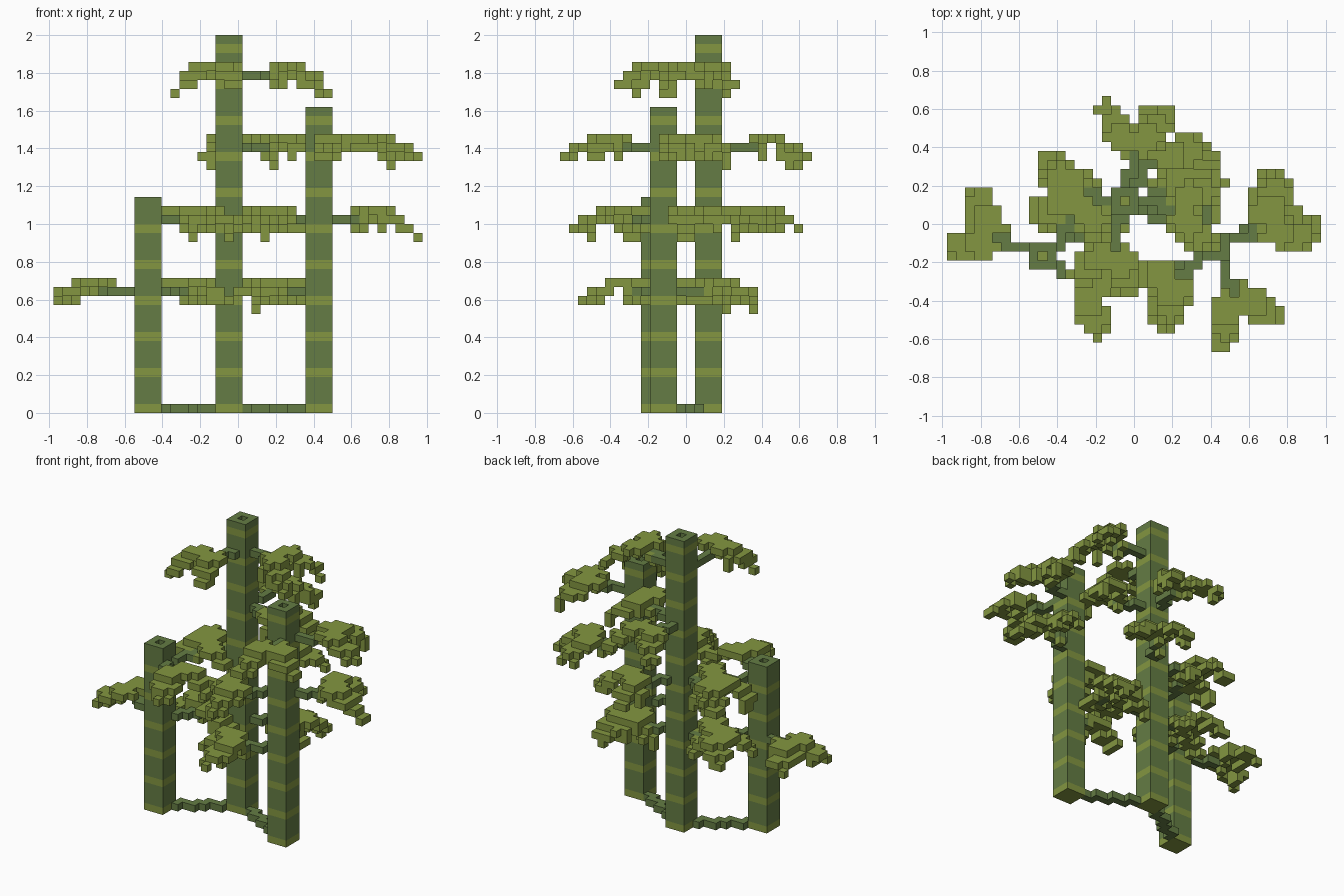
import bpy, bmesh, math, random

if "Cube" in bpy.data.objects:
    bpy.data.objects.remove(bpy.data.objects["Cube"])

random.seed(4)
V = 2 / 42                       # voxel size
NX, NY = 41, 28                  # footprint in voxels


def material(name, rgb):
    m = bpy.data.materials.new(name)
    m.diffuse_color = (*rgb, 1)
    m.use_nodes = True
    m.node_tree.nodes["Principled BSDF"].inputs["Base Color"].default_value = m.diffuse_color
    return m


DARK = material("stalk green", (0.128, 0.203, 0.058))
LIGHT = material("leaf green", (0.228, 0.305, 0.052))
cells = {}                       # (i, j, k) -> (part name, material index)


def put(i, j, k, part, mat):
    if 0 <= i < NX and 0 <= j < NY:
        cells.setdefault((i, j, k), (part, mat))


def line(a, b, k, part):
    """Stepped, face-connected run of voxels between two points."""
    steps = int(max(abs(b[0] - a[0]), abs(b[1] - a[1])) * 4) + 1
    prev = None
    for s in range(steps + 1):
        p = tuple(round(a[n] + (b[n] - a[n]) * s / steps) for n in (0, 1))
        if prev and p[0] != prev[0] and p[1] != prev[1]:
            put(p[0], prev[1], k, part, 0)
        put(*p, k, part, 0)
        prev = p


def leaf(base, angle, k, length):
    """Broad leaf that arches up, then droops at tip and edges."""
    c, s = math.cos(angle), math.sin(angle)
    for i in range(NX):
        for j in range(NY):
            dx, dy = i - base[0], j - base[1]
            t, u = dx * c + dy * s, dy * c - dx * s
            if not -0.4 <= t <= length:
                continue
            t *= 6.9 / length
            if abs(u) > 1.8 * math.sqrt(math.sin(math.pi * (t + 0.6) / 7.8)):
                continue
            h = 1.2 - 0.12 * max(0, t - 2) ** 2 - 0.24 * u * u
            if t < 0.6:
                h = min(h, 0.4)
            h = max(-2, round(h))
            put(i, j, k + h, "leaves", 1)
            if h > -2 and random.random() < 0.2:
                put(i, j, k + h - 1, "leaves", 1)


# name: centre voxel, height, {node level: sprays as (degrees, leaf length)}
STALKS = {
    "tall_stalk": ((19, 16), 42, {13: ((10, 6.2), (176, 6.0)),
                                  21: ((170, 6.3), (56, 6.8)),
                                  29: ((82, 6.9), (-10, 6.5)),
                                  37: ((256, 6.0), (-8, 6.8))}),
    "short_stalk": ((10, 10), 24, {13: ((157, 6.9), (40, 6.2)),
                                   21: ((-35, 6.8), (46, 6.2))}),
    "middle_stalk": ((29, 11), 34, {13: ((215, 6.8), (112, 6.2)),
                                    21: ((32, 6.9), (218, 6.3)),
                                    29: ((24, 6.9), (-68, 6.9))}),
}

# Hollow square stalks with a light ring and solid floor every fourth layer
for name, ((ci, cj), height, _) in STALKS.items():
    for k in range(height):
        ring = k % 4 == 0
        for di in (-1, 0, 1):
            for dj in (-1, 0, 1):
                if di or dj or ring:
                    put(ci + di, cj + dj, k, name, int(ring))

# Roots joining the stalks along the ground
hub = STALKS["tall_stalk"][0]
line(STALKS["short_stalk"][0], hub, 0, "roots")
line(hub, STALKS["middle_stalk"][0], 0, "roots")

# Twigs first, then a pair of leaves at each twig end
sprays = []
for (ci, cj), _, levels in STALKS.values():
    for k, entries in levels.items():
        for deg, length in entries:
            a = math.radians(deg)
            start = (ci + 1.6 * math.cos(a), cj + 1.6 * math.sin(a))
            end = (ci + 4.9 * math.cos(a), cj + 4.9 * math.sin(a))
            line(start, end, k, "twigs")
            sprays.append((end, a, k, length))
for end, a, k, length in sprays:
    for side in (-1, 1):
        leaf(end, a + side * math.radians(34), k, length)

# Corner offsets for the six faces of a voxel, keyed by outward direction
FACES = {
    (1, 0, 0): ((1, 0, 0), (1, 1, 0), (1, 1, 1), (1, 0, 1)),
    (-1, 0, 0): ((0, 0, 0), (0, 0, 1), (0, 1, 1), (0, 1, 0)),
    (0, 1, 0): ((0, 1, 0), (0, 1, 1), (1, 1, 1), (1, 1, 0)),
    (0, -1, 0): ((0, 0, 0), (1, 0, 0), (1, 0, 1), (0, 0, 1)),
    (0, 0, 1): ((0, 0, 1), (1, 0, 1), (1, 1, 1), (0, 1, 1)),
    (0, 0, -1): ((0, 0, 0), (0, 1, 0), (1, 1, 0), (1, 0, 0)),
}

# One mesh per part, made of the exposed voxel faces only
for part in sorted({p for p, _ in cells.values()}):
    bm = bmesh.new()
    verts = {}
    for (i, j, k), (p, mat) in cells.items():
        if p != part:
            continue
        for (dx, dy, dz), corners in FACES.items():
            if (i + dx, j + dy, k + dz) in cells:
                continue
            quad = []
            for ox, oy, oz in corners:
                key = (i + ox, j + oy, k + oz)
                if key not in verts:
                    verts[key] = bm.verts.new(((key[0] - NX / 2) * V,
                                               (key[1] - NY / 2) * V,
                                               key[2] * V))
                quad.append(verts[key])
            bm.faces.new(quad).material_index = mat
    mesh = bpy.data.meshes.new(part)
    bm.to_mesh(mesh)
    bm.free()
    mesh.materials.append(DARK)
    mesh.materials.append(LIGHT)
    bpy.context.collection.objects.link(bpy.data.objects.new(part, mesh))
